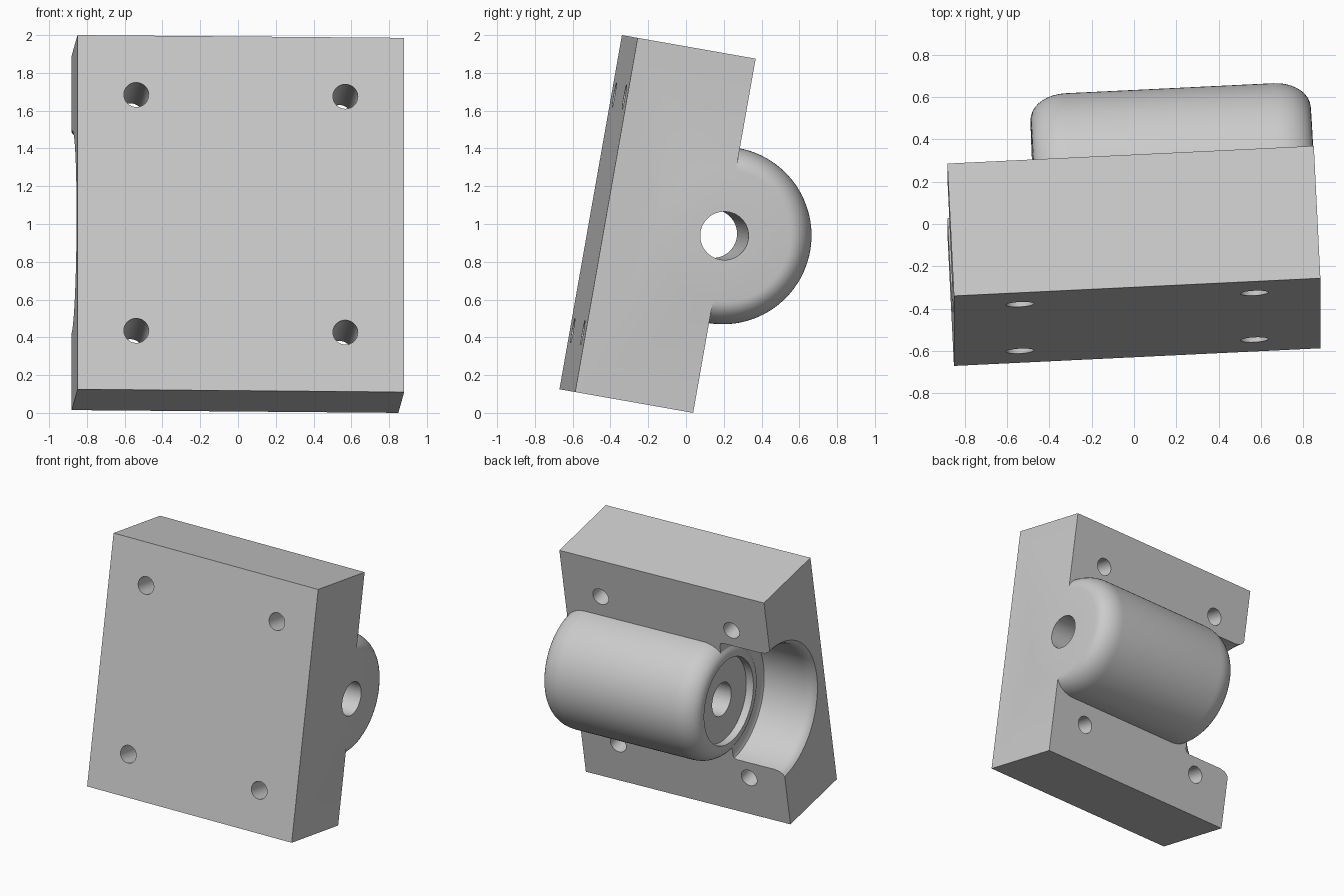
import bpy, bmesh, math
from mathutils import Matrix, Vector

if "Cube" in bpy.data.objects:
    bpy.data.objects.remove(bpy.data.objects["Cube"], do_unlink=True)

W, D, H = 1.732, 0.635, 1.904      # block size
R = 0.47                           # barrel radius
END = 0.41                         # inner end of the barrel
AXIS = Vector((0, D, H / 2))       # barrel axis lies on the back face

grey = bpy.data.materials.new("light grey")
grey.use_nodes = True
grey.diffuse_color = (0.6, 0.6, 0.6, 1)
grey.node_tree.nodes["Principled BSDF"].inputs["Base Color"].default_value = (0.6, 0.6, 0.6, 1)


def make(name, bm):
    bmesh.ops.recalc_face_normals(bm, faces=bm.faces)
    mesh = bpy.data.meshes.new(name)
    bm.to_mesh(mesh)
    bm.free()
    mesh.materials.append(grey)
    ob = bpy.data.objects.new(name, mesh)
    bpy.context.collection.objects.link(ob)
    return ob


def lathe(name, profile, steps=96):
    """Revolve (x, radius) points around the barrel axis."""
    bm = bmesh.new()
    verts = [bm.verts.new(AXIS + Vector((x, 0, r))) for x, r in profile]
    edges = [bm.edges.new(pair) for pair in zip(verts, verts[1:])]
    bmesh.ops.spin(bm, geom=verts + edges, cent=AXIS, axis=(1, 0, 0),
                   angle=math.tau, steps=steps)
    bmesh.ops.remove_doubles(bm, verts=bm.verts, dist=1e-5)
    return make(name, bm)


def rod(x0, x1, r):
    return [(x0, 0), (x0, r), (x1, r), (x1, 0)]


def combine(target, other, operation):
    mod = target.modifiers.new(other.name, "BOOLEAN")
    mod.object, mod.operation, mod.solver = other, operation, "EXACT"
    bpy.context.view_layer.update()
    old = target.data
    target_eval = target.evaluated_get(bpy.context.evaluated_depsgraph_get())
    target.data = bpy.data.meshes.new_from_object(target_eval)
    target.modifiers.clear()
    bpy.data.meshes.remove(old)
    bpy.data.objects.remove(other, do_unlink=True)


# Rectangular block
bm = bmesh.new()
bmesh.ops.create_cube(bm, size=1, matrix=Matrix.Translation((W / 2, D / 2, H / 2))
                      @ Matrix.Diagonal((W, D, H, 1)))
block = make("hinge_block", bm)

# Open pocket beside the barrel, flared at the outer side
pocket = [(-0.05, 0), (-0.05, 0.545), (0, 0.54), (0.015, 0.523), (0.04, 0.508), (0.08, 0.5),
          (0.4, 0.5), (0.42, 0.492), (0.43, 0.47), (0.43, 0)]
combine(block, lathe("pocket", pocket), "DIFFERENCE")

# Barrel with rounded ends
far = W + 0.002
arc = [(0.17 * (1 - math.cos(t)), R - 0.12 * (1 - math.sin(t)))
       for t in (math.pi / 2 * i / 9 for i in range(10))]
profile = [(END, 0)] + [(END + a, r) for a, r in arc]
profile += [(far - a, r) for a, r in reversed(arc)] + [(far, 0)]
combine(block, lathe("barrel", profile), "UNION")

# Pin bore and the shallow recess in the inner barrel end
combine(block, lathe("recess", rod(END - 0.1, END + 0.06, 0.33)), "DIFFERENCE")
combine(block, lathe("pin_bore", rod(END - 0.2, W + 0.2, 0.128), 64), "DIFFERENCE")

# Four mounting holes through the block
for sx in (-1, 1):
    for sz in (-1, 1):
        bm = bmesh.new()
        place = Matrix.Translation((W / 2 + sx * 0.554, D / 2, H / 2 + sz * 0.634))
        bmesh.ops.create_cone(bm, cap_ends=True, segments=40, radius1=0.066, radius2=0.066,
                              depth=D + 0.2, matrix=place @ Matrix.Rotation(math.pi / 2, 4, "X"))
        combine(block, make("mounting_hole", bm), "DIFFERENCE")

# Tilted pose
block.matrix_world = (Matrix.Translation((-0.85, -0.67, 0.125))
                      @ Matrix.Rotation(math.radians(-10), 4, "X")
                      @ Matrix.Rotation(math.radians(2.8), 4, "Z"))

bpy.ops.object.select_all(action="DESELECT")
block.select_set(True)
bpy.context.view_layer.objects.active = block
bpy.ops.object.shade_smooth_by_angle(angle=math.radians(30))
